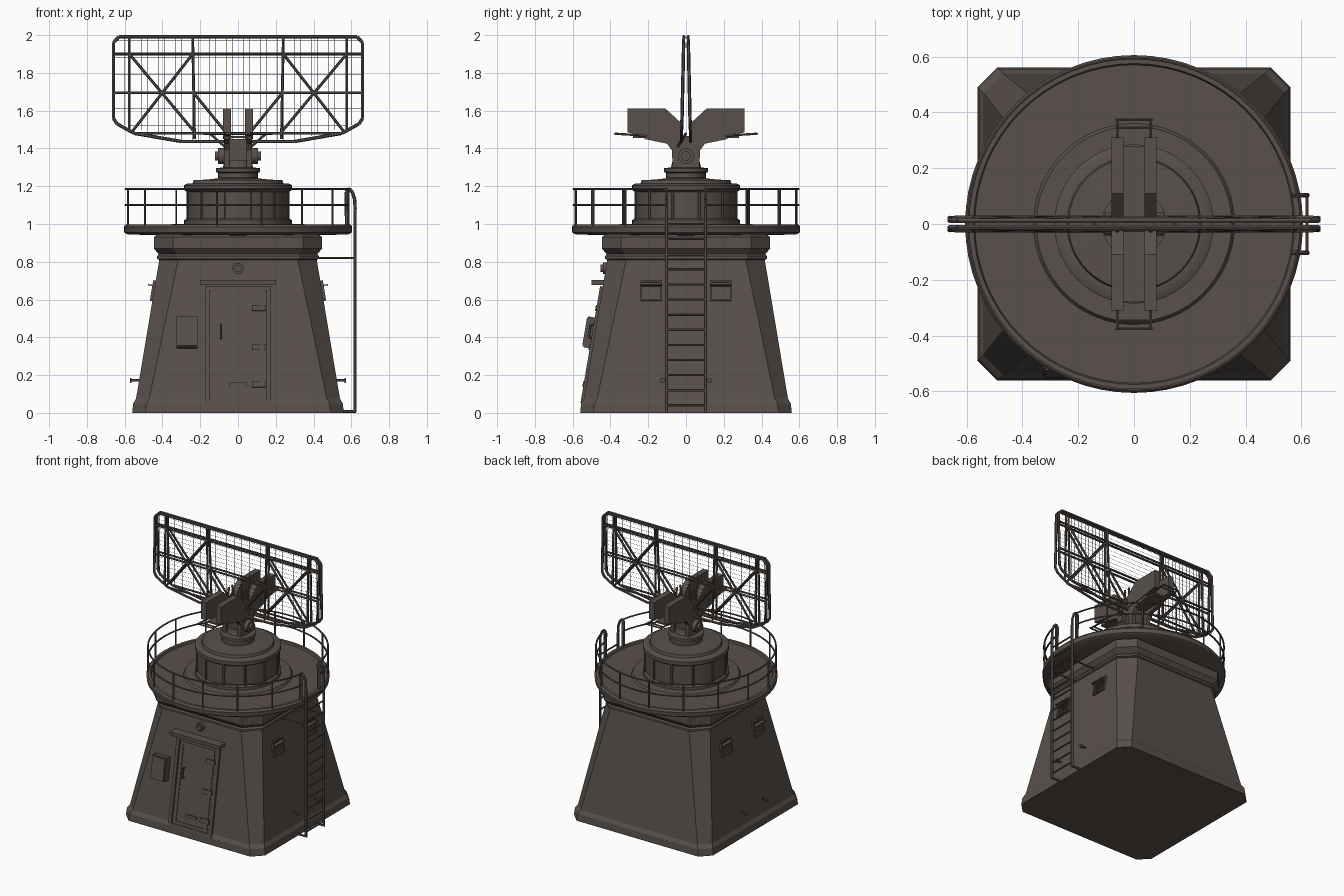
import bpy, bmesh, math
from mathutils import Vector, Matrix

cube = bpy.data.objects.get("Cube")
if cube:
    bpy.data.objects.remove(cube, do_unlink=True)

mat = bpy.data.materials.new("weathered_brown_grey")
mat.use_nodes = True
COLOR = (0.098, 0.08, 0.071, 1)
mat.diffuse_color = COLOR
mat.node_tree.nodes["Principled BSDF"].inputs["Base Color"].default_value = COLOR


def finish(name, bm, smooth=False):
    bmesh.ops.recalc_face_normals(bm, faces=bm.faces)
    me = bpy.data.meshes.new(name)
    bm.to_mesh(me)
    bm.free()
    me.materials.append(mat)
    ob = bpy.data.objects.new(name, me)
    bpy.context.collection.objects.link(ob)
    if smooth:
        bpy.ops.object.select_all(action='DESELECT')
        ob.select_set(True)
        bpy.context.view_layer.objects.active = ob
        bpy.ops.object.shade_smooth_by_angle(angle=math.radians(35))
    return ob


def box(bm, center, size, frame=Matrix()):
    m = frame @ Matrix.Translation(center) @ Matrix.Diagonal((*size, 1))
    bmesh.ops.create_cube(bm, size=1, matrix=m)


def rod(bm, a, b, r, sides=6):
    a, b = Vector(a), Vector(b)
    d = b - a
    m = Matrix.Translation((a + b) / 2) @ d.to_track_quat('Z', 'Y').to_matrix().to_4x4()
    bmesh.ops.create_cone(bm, cap_ends=True, segments=sides, radius1=r, radius2=r,
                          depth=d.length, matrix=m)


def path(bm, pts, r, closed=False):
    for a, b in zip(pts, pts[1:] + (pts[:1] if closed else [])):
        rod(bm, a, b, r)


def loft(bm, rings):
    loops = [[bm.verts.new(p) for p in ring] for ring in rings]
    n = len(loops[0])
    for lo, hi in zip(loops, loops[1:]):
        for i in range(n):
            bm.faces.new((lo[i], lo[(i + 1) % n], hi[(i + 1) % n], hi[i]))
    bm.faces.new(loops[0])
    bm.faces.new(loops[-1])


def octagon(h, c, z):
    k = h - c
    return [(h, -k, z), (h, k, z), (k, h, z), (-k, h, z),
            (-h, k, z), (-h, -k, z), (-k, -h, z), (k, -h, z)]


def lathe(name, profile, sides=48):
    bm = bmesh.new()
    step = math.tau / sides
    loft(bm, [[(r * math.cos(i * step), r * math.sin(i * step), z) for i in range(sides)]
              for r, z in profile])
    return finish(name, bm, True)


# tapered tower with plinth and cornice: half width, corner cut, height
bm = bmesh.new()
loft(bm, [octagon(*s) for s in [(.56, .07, 0), (.555, .07, .05), (.54, .07, .075),
                                (.417, .1, .81), (.428, .1, .815), (.428, .1, .83),
                                (.42, .1, .84), (.445, .1, .87), (.445, .1, .93),
                                (.42, .1, .95)]])
finish("tower_body", bm)

# round deck, drum and turntable
lathe("deck", [(.42, .94), (.585, .945), (.602, .955), (.605, .985), (.595, .998),
               (.575, .998), (.57, .985), (.36, .985), (.35, 1.0), (.2, 1.0)], 64)
lathe("drum", [(.285, .99), (.285, 1.02), (.272, 1.03), (.272, 1.17), (.285, 1.18), (.285, 1.205),
               (.265, 1.215), (.24, 1.215), (.235, 1.232), (.17, 1.235), (.12, 1.24)])
lathe("turntable", [(.12, 1.23), (.105, 1.245), (.105, 1.27), (.117, 1.275), (.117, 1.295),
                    (.08, 1.3), (.07, 1.34)], 32)
bm = bmesh.new()
for i in range(12):
    a = math.tau * (i + .5) / 12
    d = Vector((math.cos(a), math.sin(a), 0)) * .274
    rod(bm, d + Vector((0, 0, 1.02)), d + Vector((0, 0, 1.18)), .007)
finish("drum_ribs", bm)

# deck railing, open at the ladder
bm = bmesh.new()
posts, sub = 15, 4
arc = []
for i in range(posts * sub + 1):
    a = math.radians(10 + 340 * i / (posts * sub))
    arc.append((.595 * math.cos(a), .595 * math.sin(a)))
for z in (1.1, 1.185):
    path(bm, [(x, y, z) for x, y in arc], .006)
for x, y in arc[::sub]:
    rod(bm, (x, y, .98), (x, y, 1.185), .006)
finish("deck_railing", bm, True)

# ladder
bm = bmesh.new()
for y in (-.103, .103):
    path(bm, [(x, y, z) for x, z in [(.575, .99), (.572, 1.17), (.585, 1.188), (.605, 1.17),
                                     (.618, 1.13), (.62, 1.08), (.62, .005)]], .009)
    rod(bm, (.54, y, .008), (.625, y, .008), .008)
    rod(bm, (.43, y, .82), (.62, y, .82), .006)
for i in range(13):
    z = .04 + i * .08
    rod(bm, (.62, -.103, z), (.62, .103, z), .006)
finish("ladder", bm, True)

# frame lying on the sloped front wall: local x across, y outward is negative, z up the slope
slope = math.atan2(.123, .735)
wall = Matrix.Translation((0, -.552, 0)) @ Matrix.Rotation(-slope, 4, 'X')

bm = bmesh.new()
for s in (-1, 1):
    box(bm, (s * .162, 0, .365), (.024, .03, .62), wall)
box(bm, (0, 0, .665), (.348, .03, .025), wall)
box(bm, (0, 0, .06), (.348, .03, .02), wall)
finish("door_frame", bm)
bm = bmesh.new()
box(bm, (0, 0, .36), (.29, .016, .59), wall)
for s in (-1, 1):
    box(bm, (s * .125, -.008, .36), (.018, .01, .57), wall)
for z in (.085, .635):
    box(bm, (0, -.008, z), (.25, .01, .018), wall)
finish("door", bm)
bm = bmesh.new()
for z in (.15, .35, .56):
    box(bm, (.11, -.012, z), (.07, .016, .03), wall)
box(bm, (0, -.01, .15), (.09, .012, .02), wall)
rod(bm, wall @ Vector((-.09, -.03, .4)), wall @ Vector((-.09, -.03, .47)), .007)
for z in (.4, .47):
    rod(bm, wall @ Vector((-.09, 0, z)), wall @ Vector((-.09, -.03, z)), .006)
finish("door_fittings", bm)
bm = bmesh.new()
box(bm, (0, -.46, .69), (.4, .08, .025))
finish("door_canopy", bm)

# lamp above the door and cabinet beside it
bm = bmesh.new()
rod(bm, (0, -.41, .765), (0, -.44, .765), .03, 16)
rod(bm, (0, -.43, .765), (0, -.452, .765), .02, 16)
finish("door_lamp", bm, True)
bm = bmesh.new()
box(bm, (-.27, -.015, .427), (.112, .07, .165), wall)
box(bm, (-.27, -.052, .427), (.098, .008, .15), wall)
finish("wall_cabinet", bm)

# vents with hoods and pegs on both side walls
for side, label in ((1, "left"), (-1, "right")):
    face = Matrix.Rotation(side * math.pi / 2, 4, 'Z') @ wall
    bm = bmesh.new()
    for y in (-.185, .185):
        for dx in (-.052, .052):
            box(bm, (y + dx, -.004, .655), (.01, .02, .1), face)
        for dz in (-.05, .05):
            box(bm, (y, -.004, .655 + dz), (.114, .02, .01), face)
        for k in range(4):
            box(bm, (y, 0, .625 + k * .02), (.1, .012, .008), face)
        box(bm, (y, -.018, .682), (.114, .04, .006), face)
    finish(label + "_wall_vents", bm)
    bm = bmesh.new()
    for y in (-.125, .125):
        rod(bm, (side * .5, y, .172), (side * .57, y, .172), .007)
        rod(bm, (side * .563, y, .172), (side * .572, y, .172), .014, 8)
    finish(label + "_wall_pegs", bm)

# yoke carrying the antenna
bm = bmesh.new()
yoke = [(-.07, 1.3), (.07, 1.3), (.075, 1.39), (.1, 1.425), (.22, 1.45), (.22, 1.465),
        (-.22, 1.465), (-.22, 1.45), (-.1, 1.425), (-.075, 1.39)]
for x in (-.075, .045):
    loft(bm, [[(x + t, y, z) for y, z in yoke] for t in (0, .03)])
box(bm, (0, 0, 1.37), (.1, .1, .16))
box(bm, (0, 0, 1.46), (.1, .56, .012))
finish("yoke", bm)
bm = bmesh.new()
rod(bm, (-.105, 0, 1.36), (.105, 0, 1.36), .042, 16)
rod(bm, (-.122, 0, 1.36), (.122, 0, 1.36), .025, 16)
finish("tilt_axle", bm, True)

# flat counterweight plates, two on each side
bm = bmesh.new()
plate = [(.03, 1.45), (.13, 1.455), (.31, 1.485), (.31, 1.612), (.11, 1.612), (.02, 1.53)]
for s in (-1, 1):
    for x in (-.08, .038):
        loft(bm, [[(x + t, s * y, z) for y, z in plate] for t in (0, .042)])
finish("counterweight_plates", bm)

# support arms reaching past the plates
bm = bmesh.new()
for s in (-1, 1):
    for x in (-.06, .06):
        rod(bm, (x, 0, 1.455), (x, s * .375, 1.478), .006)
    for y, z in ((.345, 1.476), (.375, 1.478)):
        rod(bm, (-.066, s * y, z), (.066, s * y, z), .006)
finish("support_arms", bm)

# antenna: two mirrored trusses leaning together at the top
half = [(.3, 1.437), (.55, 1.48), (.64, 1.53), (.66, 1.56), (.66, 1.96), (.63, 1.992)]
outline = half + [(-x, z) for x, z in reversed(half)]
braces = [((.575, 1.9), (.22, 1.475)), ((.24, 1.9), (.56, 1.49)), ((.24, 1.7), (.06, 1.48)),
          ((.575, 1.49), (.575, 1.99)), ((.23, 1.45), (.24, 1.99)),
          ((0, 1.695), (.66, 1.695)), ((0, 1.9), (.66, 1.9)), ((0, 1.48), (.55, 1.48))]
for s, label in ((-1, "front"), (1, "back")):
    def lean(x, z):
        return (x, s * (.024 - .022 * (z - 1.43)), z)

    bm = bmesh.new()
    path(bm, [lean(*p) for p in outline], .009, True)
    for a, b in braces:
        for m in (-1, 1):
            rod(bm, lean(m * a[0], a[1]), lean(m * b[0], b[1]), .0075)
    finish(label + "_antenna_truss", bm)

# fine wire mesh between the trusses
bm = bmesh.new()
for i in range(-21, 22):
    x = i * .03
    low = 1.44 + max(0, abs(x) - .3) * .28
    box(bm, (x, 0, (low + 1.99) / 2), (.001, .001, 1.99 - low))
for i in range(18):
    z = 1.46 + i * .03
    w = min(.66, .4 + (z - 1.455) * 2.6)
    box(bm, (0, 0, z), (2 * w, .001, .001))
finish("antenna_wire_mesh", bm)

# struts tying the truss to the yoke
bm = bmesh.new()
for x in (-.06, .06):
    for s in (-1, 1):
        rod(bm, (x, s * .03, 1.44), (x, s * .02, 1.61), .007)
    rod(bm, (x, -.05, 1.4), (2.5 * x, 0, 1.48), .007)
finish("antenna_struts", bm)
